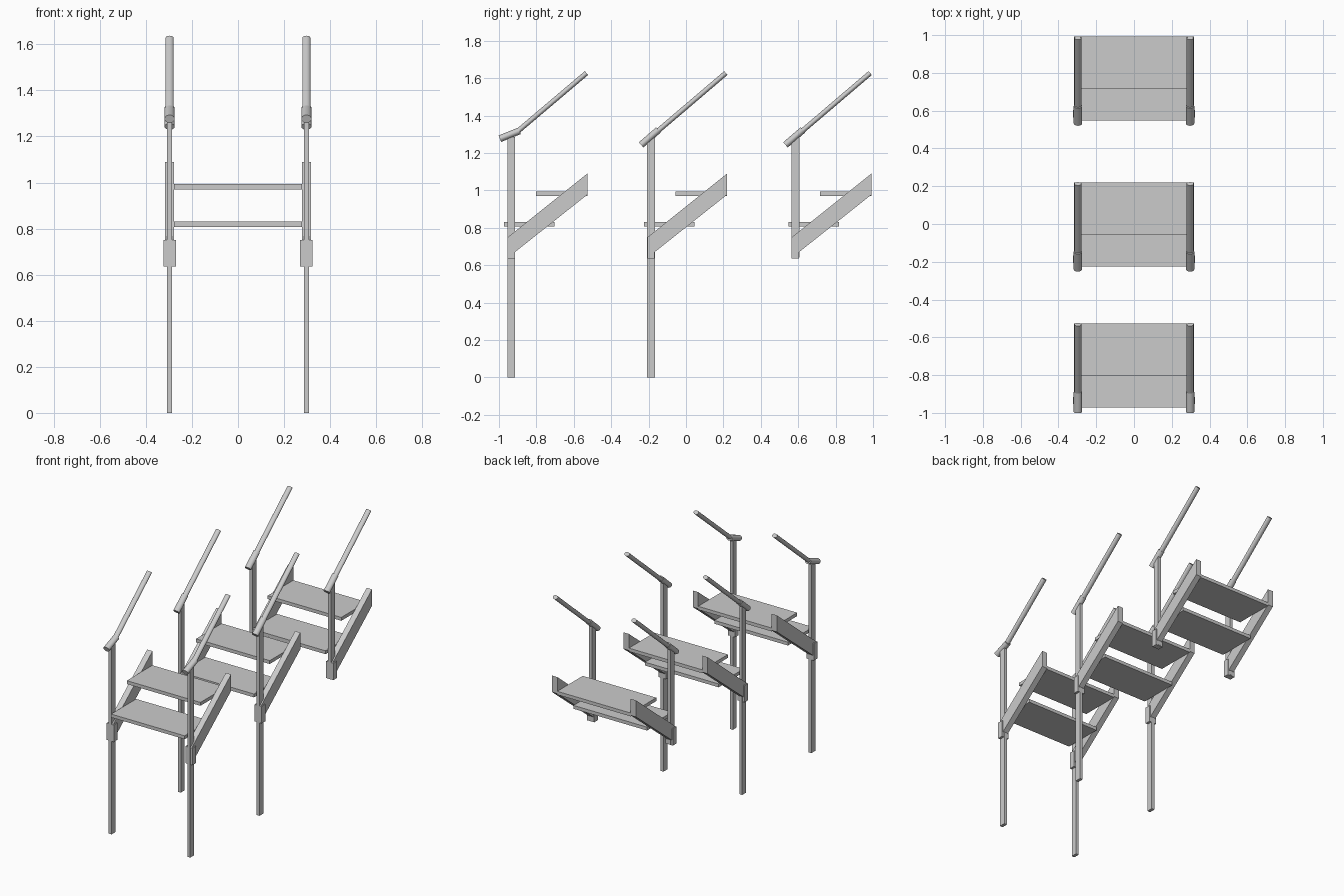
import bpy
import math
from mathutils import Vector

if "Cube" in bpy.data.objects:
    bpy.data.objects.remove(bpy.data.objects["Cube"])


def prism(name, x0, x1, profile):
    """Extrude a y-z profile between two x positions."""
    n = len(profile)
    verts = [(x, y, z) for x in (x0, x1) for y, z in profile]
    faces = [tuple(range(n))[::-1], tuple(range(n, 2 * n))]
    faces += [(i, (i + 1) % n, n + (i + 1) % n, n + i) for i in range(n)]
    if x0 > x1:
        faces = [f[::-1] for f in faces]
    # profiles run counter-clockwise in y-z, so +x cap faces outward
    mesh = bpy.data.meshes.new(name)
    mesh.from_pydata(verts, [], faces)
    obj = bpy.data.objects.new(name, mesh)
    bpy.context.collection.objects.link(obj)
    return obj


def box(name, x0, x1, y0, y1, z0, z1):
    return prism(name, x0, x1, [(y0, z0), (y1, z0), (y1, z1), (y0, z1)])


def tube(name, x, start, end, width, height):
    """Oval bar in the y-z plane from start to end."""
    a, b = Vector((x, *start)), Vector((x, *end))
    d = b - a
    bpy.ops.mesh.primitive_cylinder_add(vertices=20, radius=0.5, depth=1, location=(a + b) / 2)
    obj = bpy.context.object
    obj.name = name
    obj.scale = (width, height, d.length)
    obj.rotation_euler = (-math.atan2(d.y, d.z), 0, 0)
    bpy.ops.object.transform_apply(location=False, rotation=False, scale=True)
    bpy.ops.object.shade_smooth_by_angle(angle=math.radians(40))
    return obj


# Three stair modules: y offset, post bottom
for i, (dy, foot) in enumerate([(-0.747, 0.0), (0.0, 0.0), (0.772, 0.64)]):
    # Treads
    box(f"lower_tread_{i}", -0.278, 0.278, dy - 0.225, dy + 0.045, 0.807, 0.83)
    box(f"upper_tread_{i}", -0.278, 0.278, dy - 0.055, dy + 0.22, 0.97, 0.993)

    for side, s in (("left", -1), ("right", 1)):
        tag = f"{side}_{i}"
        cx = s * 0.297
        # Post, bracket and sloped stringer
        box(f"post_{tag}", cx - 0.011, cx + 0.011, dy - 0.208, dy - 0.166, foot, 1.285)
        box(f"bracket_{tag}", cx - 0.027, cx + 0.027, dy - 0.207, dy - 0.168, 0.635, 0.75)
        prism(f"stringer_{tag}", cx - 0.02, cx + 0.02,
              [(dy - 0.205, 0.64), (dy + 0.22, 0.977), (dy + 0.22, 1.09), (dy - 0.205, 0.75)])
        # Handrail with its sleeve; the first sleeve flattens out
        if i == 0:
            tube(f"handrail_{tag}", cx, (-0.91, 1.307), (-0.532, 1.627), 0.036, 0.027)
            tube(f"rail_sleeve_{tag}", cx, (-0.995, 1.276), (-0.89, 1.318), 0.044, 0.037)
        else:
            tube(f"handrail_{tag}", cx, (dy - 0.2, 1.275), (dy + 0.213, 1.627), 0.036, 0.027)
            tube(f"rail_sleeve_{tag}", cx, (dy - 0.24, 1.243), (dy - 0.147, 1.323), 0.044, 0.037)
